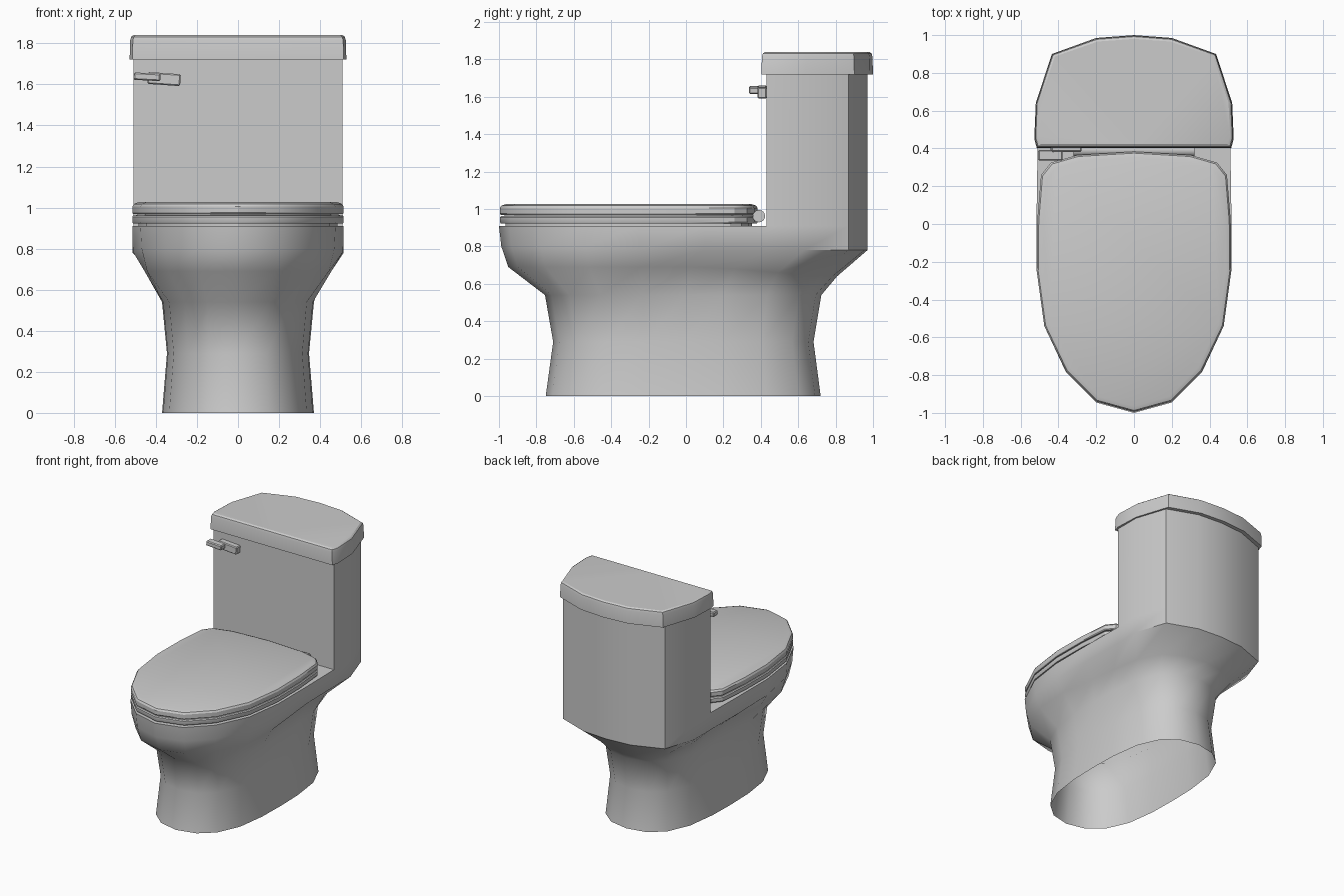
import bpy, bmesh, math
from mathutils import Matrix

if "Cube" in bpy.data.objects:
    bpy.data.objects.remove(bpy.data.objects["Cube"])


def full(half):
    """Mirror a half outline (first and last points on x = 0) into a closed ring."""
    return half + [(-p[0],) + tuple(p[1:]) for p in reversed(half[1:-1])]


def bridge(bm, a, b):
    n = len(a)
    for i in range(n):
        bm.faces.new((a[i], a[(i + 1) % n], b[(i + 1) % n], b[i]))


def finish(bm, name, angle=40):
    bmesh.ops.recalc_face_normals(bm, faces=bm.faces)
    me = bpy.data.meshes.new(name)
    bm.to_mesh(me)
    bm.free()
    ob = bpy.data.objects.new(name, me)
    bpy.context.collection.objects.link(ob)
    bpy.ops.object.select_all(action='DESELECT')
    ob.select_set(True)
    bpy.context.view_layer.objects.active = ob
    bpy.ops.object.shade_smooth_by_angle(angle=math.radians(angle))
    return ob


def slab(name, half, layers):
    """Closed slab from a half outline; layers are (z, inset)."""
    bm = bmesh.new()
    w = max(p[0] for p in half)
    cy = (half[0][1] + half[-1][1]) / 2
    h = abs(half[-1][1] - half[0][1]) / 2
    rings = []
    for z, d in layers:
        rings.append([bm.verts.new((x * (1 - d / w), cy + (y - cy) * (1 - d / h), z))
                      for x, y in full(half)])
    for a, b in zip(rings, rings[1:]):
        bridge(bm, a, b)
    bm.faces.new(rings[0])
    bm.faces.new(rings[-1])
    return finish(bm, name, 30)


def block(name, size, loc, rot_y=0, bevel=0.006):
    bm = bmesh.new()
    m = Matrix.Translation(loc) @ Matrix.Rotation(rot_y, 4, 'Y') @ Matrix.Diagonal((*size, 1))
    bmesh.ops.create_cube(bm, size=1, matrix=m)
    bmesh.ops.bevel(bm, geom=bm.edges[:], offset=bevel, segments=1, affect='EDGES')
    return finish(bm, name, 30)


# Pedestal, bowl and tank as one lofted shell (open underneath)
rim = [(0, -1), (.2, -.945), (.36, -.785), (.475, -.54), (.515, -.25), (.515, .1),
       (.51, .43), (.51, .63), (.43, .87), (.2, .955), (0, .97)]
foot = [(0, -.75), (.15, -.715), (.26, -.62), (.335, -.45), (.365, -.23), (.37, 0),
        (.365, .2), (.335, .43), (.26, .6), (.15, .69), (0, .72)]
# blend from foot to rim and height, per outline point
under_f = [.8, .8, .8, .77, .6, .3, .25, .3, .35, .35, .35]
under_z = [.69, .69, .69, .69, .69, .69, .68, .66, .64, .64, .64]
lip_f = [.95, .95, .95, .96, .98, 1, 1, 1, 1, 1, 1]
lip_z = [.8, .8, .8, .8, .785, .78, .78, .78, .78, .78, .78]


def blend(fs, zs):
    return [(a[0] + (b[0] - a[0]) * f, a[1] + (b[1] - a[1]) * f, z)
            for a, b, f, z in zip(foot, rim, fs, zs)]


sections = [
    [(x, y, 0) for x, y in foot],
    [(x * .935, y * .947, .29) for x, y in foot],
    [(x, y * 1.005, .54) for x, y in foot],
    blend(under_f, under_z),
    blend(lip_f, lip_z),
    [(x, y, .91) for x, y in rim],
]
bm = bmesh.new()
rings = [[bm.verts.new(p) for p in full(s)] for s in sections]
for a, b in zip(rings, rings[1:]):
    bridge(bm, a, b)
top = rings[-1]
bm.faces.new(top[:7] + top[14:])
tank_base = top[6:15]
tank_top = [bm.verts.new((v.co.x, v.co.y, 1.73)) for v in tank_base]
bridge(bm, tank_base, tank_top)
bm.faces.new(tank_top)
finish(bm, "bowl_and_tank", 48)

# Tank cover
cover = [(0, .403), (.515, .403), (.528, .45), (.52, .64), (.435, .9), (.2, .985), (0, 1)]
slab("tank_cover", cover, [(1.72, 0), (1.815, .003), (1.832, .008), (1.84, .02)])

# Seat and seat lid
seat = [(0, -.995), (.2, -.94), (.36, -.78), (.475, -.54), (.515, -.25), (.512, .02),
        (.492, .26), (.44, .325), (.3, .365), (0, .383)]
slab("seat", seat, [(.905, .03), (.922, .03), (.923, .004), (.93, 0), (.955, 0), (.962, .006),
                    (.963, .025), (.972, .025)])
slab("seat_lid", seat, [(.968, .02), (.969, .004), (.975, 0), (1.005, 0), (1.018, .008), (1.026, .03)])

# Hinge bar
bm = bmesh.new()
bmesh.ops.create_cone(bm, cap_ends=True, segments=16, radius1=.033, radius2=.033, depth=.64,
                      matrix=Matrix.Translation((0, .39, .962)) @ Matrix.Rotation(math.pi / 2, 4, 'Y'))
finish(bm, "hinge_bar")

# Flush lever: mount against the tank and the handle in front of it
block("lever_mount", (.16, .05, .058), (-.36, .407, 1.626), math.radians(4))
block("lever_handle", (.13, .055, .036), (-.443, .364, 1.637), math.radians(3))
